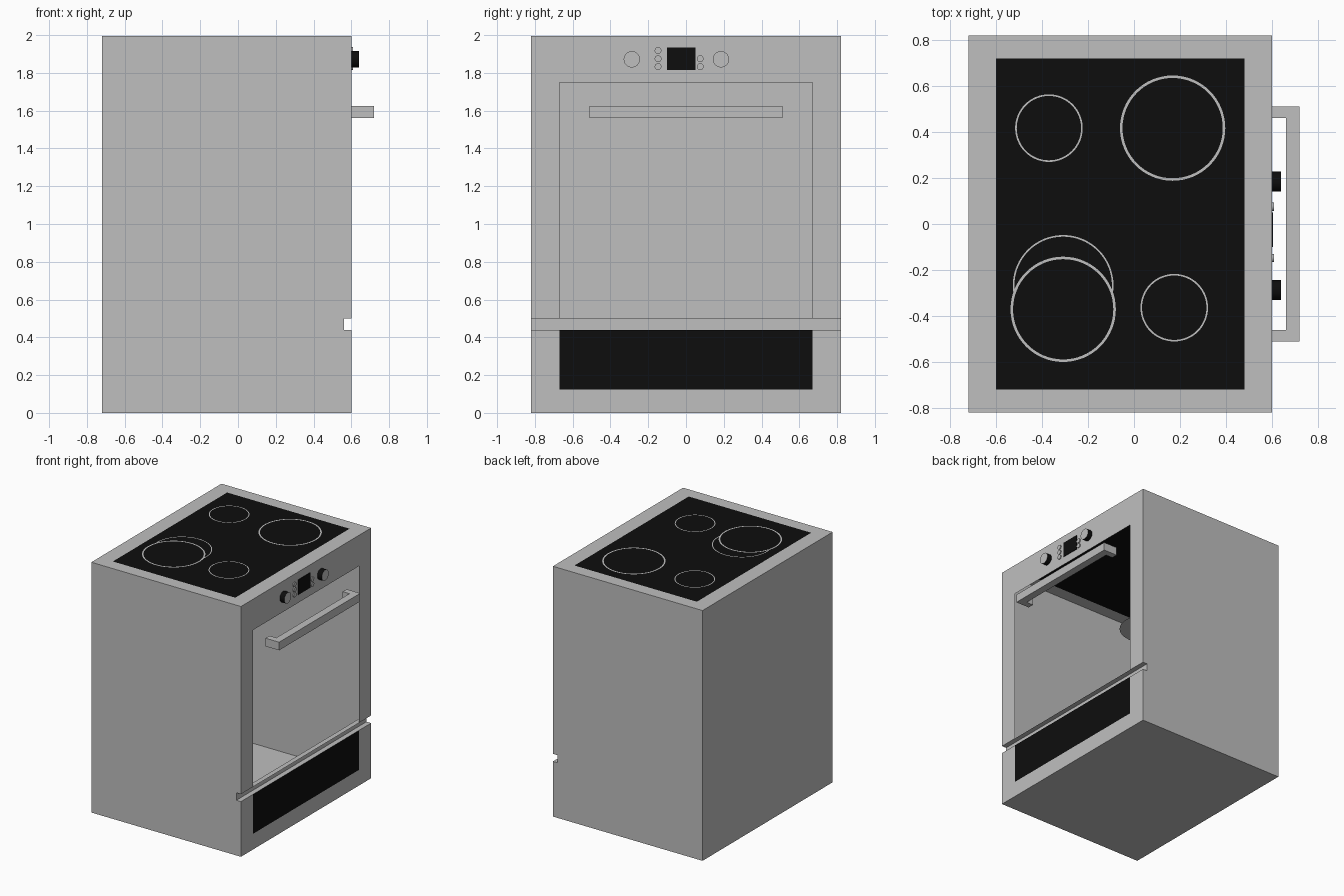
import bpy, bmesh, math
from mathutils import Matrix, Vector

if "Cube" in bpy.data.objects:
    bpy.data.objects.remove(bpy.data.objects["Cube"])


def material(name, v):
    m = bpy.data.materials.new(name)
    m.diffuse_color = (v, v, v, 1)
    m.use_nodes = True
    m.node_tree.nodes["Principled BSDF"].inputs["Base Color"].default_value = m.diffuse_color
    return m


GREY = material("brushed_grey", 0.52)
BLACK = material("gloss_black", 0.004)
TOP = 1.996          # cooktop surface, rings sit just above it


def finish(name, bm, mats):
    me = bpy.data.meshes.new(name)
    bm.to_mesh(me)
    bm.free()
    for m in mats:
        me.materials.append(m)
    ob = bpy.data.objects.new(name, me)
    bpy.context.collection.objects.link(ob)
    return ob


def add_box(bm, lo, hi):
    lo, hi = Vector(lo), Vector(hi)
    size = hi - lo
    bmesh.ops.create_cube(bm, size=1, matrix=Matrix.Translation((lo + hi) / 2) @ Matrix.Diagonal((*size, 1)))


def ring(name, x, y, z, r, width, n=64):
    # flat annulus made from two edge loops
    bm = bmesh.new()
    loops = [[bm.verts.new((x + q * math.cos(2 * math.pi * i / n), y + q * math.sin(2 * math.pi * i / n), z))
              for i in range(n)] for q in (r - width, r)]
    a, b = loops
    for i in range(n):
        j = (i + 1) % n
        bm.faces.new((a[i], b[i], b[j], a[j]))
    return finish(name, bm, [GREY])


def disc(name, x, y, z, r, mat):
    bm = bmesh.new()
    bmesh.ops.create_circle(bm, cap_ends=True, segments=64, radius=r, matrix=Matrix.Translation((x, y, z)))
    return finish(name, bm, [mat])


def front_cylinder(name, y, z, r, depth, side_mat):
    # cylinder sticking out of the control panel, grey end cap
    bm = bmesh.new()
    bmesh.ops.create_cone(bm, cap_ends=True, segments=32, radius1=r, radius2=r, depth=depth,
                          matrix=Matrix.Translation((0.6 + depth / 2, y, z)) @ Matrix.Rotation(math.pi / 2, 4, 'Y'))
    bm.normal_update()
    for f in bm.faces:
        f.material_index = 0 if abs(f.normal.x) > 0.9 else 1
        f.smooth = len(f.verts) == 4
    for e in bm.edges:
        e.smooth = e.calc_face_angle(0) < 0.6
    return finish(name, bm, [GREY, side_mat])


# Body: hollow shell from a side profile with the finger groove
profile = [(-0.72, 0), (0.6, 0), (0.6, 0.44), (0.56, 0.44), (0.56, 0.5), (0.6, 0.5), (0.6, TOP), (-0.72, TOP)]
bm = bmesh.new()
base = bm.faces.new([bm.verts.new((x, -0.82, z)) for x, z in profile])
res = bmesh.ops.extrude_face_region(bm, geom=[base], use_keep_orig=True)
bmesh.ops.translate(bm, vec=(0, 1.64, 0), verts=[v for v in res["geom"] if isinstance(v, bmesh.types.BMVert)])
bmesh.ops.recalc_face_normals(bm, faces=bm.faces)


def cut(test, co, no):
    faces = [f for f in bm.faces if test(f)]
    geom = set(faces)
    for f in faces:
        geom.update(f.edges)
        geom.update(f.verts)
    bmesh.ops.bisect_plane(bm, geom=list(geom), dist=1e-5, plane_co=co, plane_no=no)
    bm.normal_update()


def is_front(f):
    return f.normal.x > 0.9 and f.calc_center_median().x > 0.59


def is_top(f):
    return f.normal.z > 0.9 and f.calc_center_median().z > 1.9


bm.normal_update()
for s in (-1, 1):
    cut(is_front, (0, s * 0.67, 0), (0, 1, 0))
    cut(is_top, (0, s * 0.72, 0), (0, 1, 0))
for z in (0.125, 1.75):
    cut(is_front, (0, 0, z), (0, 0, 1))
for x in (-0.6, 0.48):
    cut(is_top, (x, 0, 0), (1, 0, 0))

# Black hob and drawer panel, open oven door
opening = []
for f in bm.faces:
    c = f.calc_center_median()
    if is_top(f) and abs(c.y) < 0.7 and -0.6 < c.x < 0.48:
        f.material_index = 1
    elif is_front(f) and abs(c.y) < 0.6:
        if 0.125 < c.z < 0.44:
            f.material_index = 1
        elif 0.5 < c.z < 1.75:
            opening.append(f)
bmesh.ops.delete(bm, geom=opening, context='FACES')
finish("oven_body", bm, [GREY, BLACK])

# Hob rings, the front left zone overlaps a wider outline
ring("small_ring_back", -0.37, 0.417, 2.0, 0.147, 0.007)
ring("large_ring_back", 0.168, 0.417, 2.0, 0.229, 0.011)
ring("small_ring_front", 0.175, -0.364, 2.0, 0.147, 0.007)
ring("extension_ring", -0.308, -0.267, 1.9972, 0.219, 0.007)
disc("large_zone_front", -0.308, -0.371, 1.9986, 0.222, BLACK)
ring("large_ring_front", -0.308, -0.371, 2.0, 0.229, 0.011)

# Heating plate inside the oven
disc("inner_plate", -0.34, -0.23, 1.6, 0.22, GREY)

# Door handle
bm = bmesh.new()
add_box(bm, (0.66, -0.51, 1.56), (0.72, 0.512, 1.625))
for y in (-0.51, 0.462):
    add_box(bm, (0.6, y, 1.56), (0.66, y + 0.05, 1.625))
finish("door_handle", bm, [GREY])

# Control panel
for i, y in enumerate((-0.287, 0.185)):
    front_cylinder(f"knob_{i + 1}", y, 1.872, 0.043, 0.04, BLACK)
for i, (y, z) in enumerate([(-0.148, 1.918), (-0.148, 1.875), (-0.148, 1.833), (0.075, 1.875), (0.075, 1.833)]):
    front_cylinder(f"button_{i + 1}", y, z, 0.018, 0.008, GREY)
bm = bmesh.new()
add_box(bm, (0.6, -0.1, 1.815), (0.604, 0.05, 1.935))
finish("display", bm, [BLACK])
